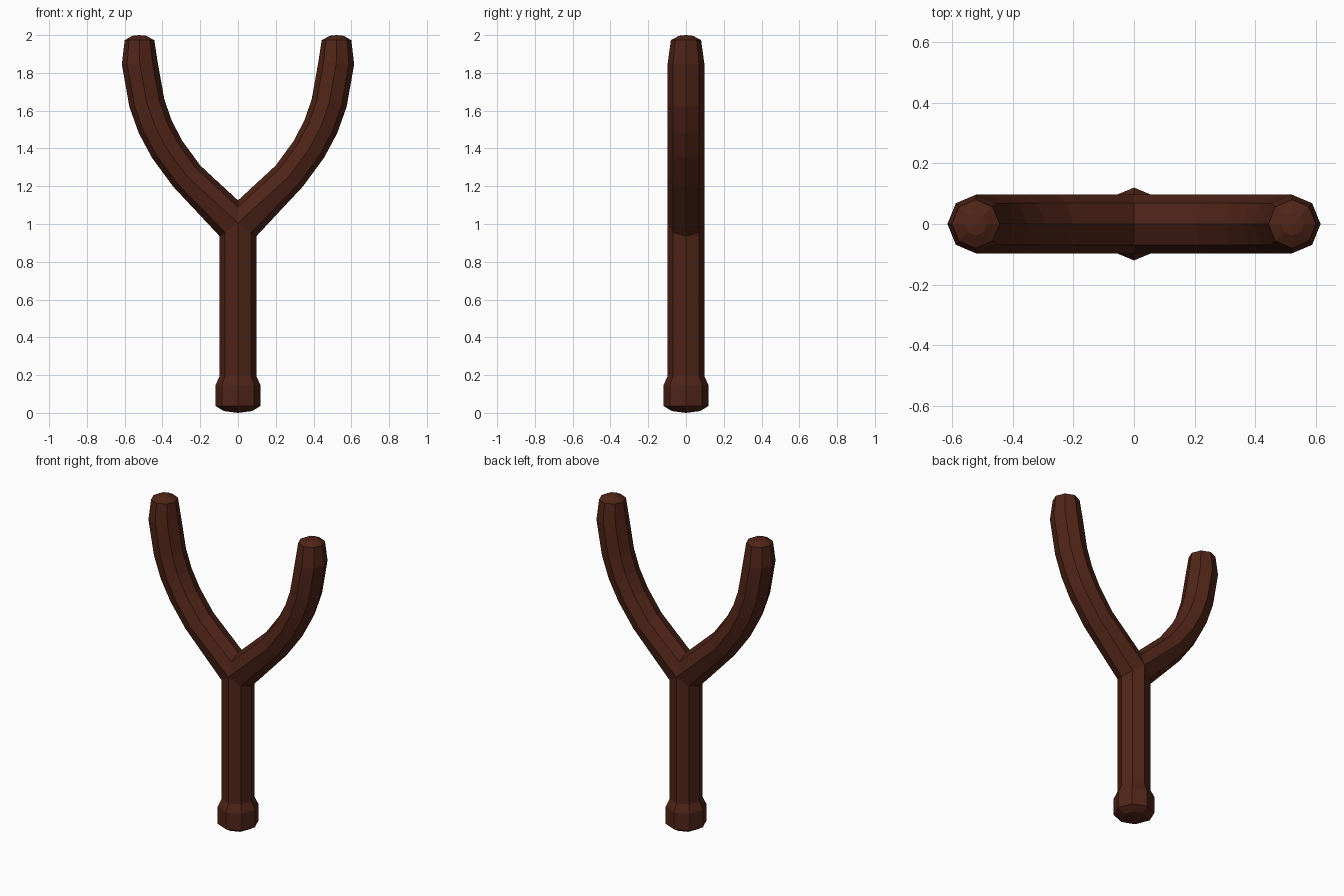
import bpy, bmesh, math
from mathutils import Vector

if "Cube" in bpy.data.objects:
    bpy.data.objects.remove(bpy.data.objects["Cube"])

SIDES = 8
bm = bmesh.new()


def add_ring(points):
    return [bm.verts.new(p) for p in points]


def bridge(a, b):
    for i in range(SIDES):
        j = (i + 1) % SIDES
        bm.faces.new((a[i], a[j], b[j], b[i]))


def skin(rings):
    loops = [add_ring(r) for r in rings]
    for a, b in zip(loops, loops[1:]):
        bridge(a, b)
    return loops


def fan(loop, tip):
    v = bm.verts.new(tip)
    for i in range(SIDES):
        bm.faces.new((loop[i], loop[(i + 1) % SIDES], v))


def circle(r):
    return [(r * math.cos(math.tau * k / SIDES), r * math.sin(math.tau * k / SIDES))
            for k in range(SIDES)]


# Handle with flared butt; its top edge is mitred to meet both prongs
R = 0.097
profile = [(0.075, 0.01), (0.12, 0.037), (0.12, 0.145), (R, 0.195)]
rings = [[(x, y, z) for x, y in circle(r)] for r, z in profile]
rings.append([(x, y, 1.005 - 0.07 * abs(x) / R) for x, y in circle(R)])
fan(skin(rings)[0], (0, 0, 0))

# Prong sections: inner x, z, outer x, z, half depth in y
sections = [
    (0.20, 1.31, 0.345, 1.20, R),
    (0.295, 1.44, 0.455, 1.35, R),
    (0.352, 1.55, 0.525, 1.48, R),
    (0.39, 1.66, 0.575, 1.62, R),
    (0.425, 1.855, 0.615, 1.845, R),
    (0.443, 1.973, 0.60, 1.973, 0.08),
    (0.485, 1.996, 0.56, 1.996, 0.038),
]
d = R * math.sqrt(0.5)
crotch = [(0, 0, 1.125), (0, d, 1.09), (0, R, 1.005), (d, d, 1.005 - 0.07 * d / R),
          (R, 0, 0.935), (d, -d, 1.005 - 0.07 * d / R), (0, -R, 1.005), (0, -d, 1.09)]
for side in (1, -1):
    rings = [[(side * x, y, z) for x, y, z in crotch]]
    for xi, zi, xo, zo, depth in sections:
        inner, outer = Vector((xi, 0, zi)), Vector((xo, 0, zo))
        mid, half = (inner + outer) / 2, (inner - outer) / 2
        ring = [mid + half * c + Vector((0, depth * s, 0)) for c, s in circle(1)]
        rings.append([(side * p.x, p.y, p.z) for p in ring])
    fan(skin(rings)[-1], (side * 0.5225, 0, 2.0))

# Weld the three limbs into one forked branch
bmesh.ops.remove_doubles(bm, verts=bm.verts[:], dist=0.0005)
bmesh.ops.recalc_face_normals(bm, faces=bm.faces[:])
mesh = bpy.data.meshes.new("forked_handle")
bm.to_mesh(mesh)
bm.free()
obj = bpy.data.objects.new("forked_handle", mesh)
bpy.context.collection.objects.link(obj)

# Dark wood
wood = bpy.data.materials.new("dark_wood")
wood.diffuse_color = (0.08, 0.018, 0.009, 1)
wood.use_nodes = True
wood.node_tree.nodes["Principled BSDF"].inputs["Base Color"].default_value = wood.diffuse_color
mesh.materials.append(wood)
